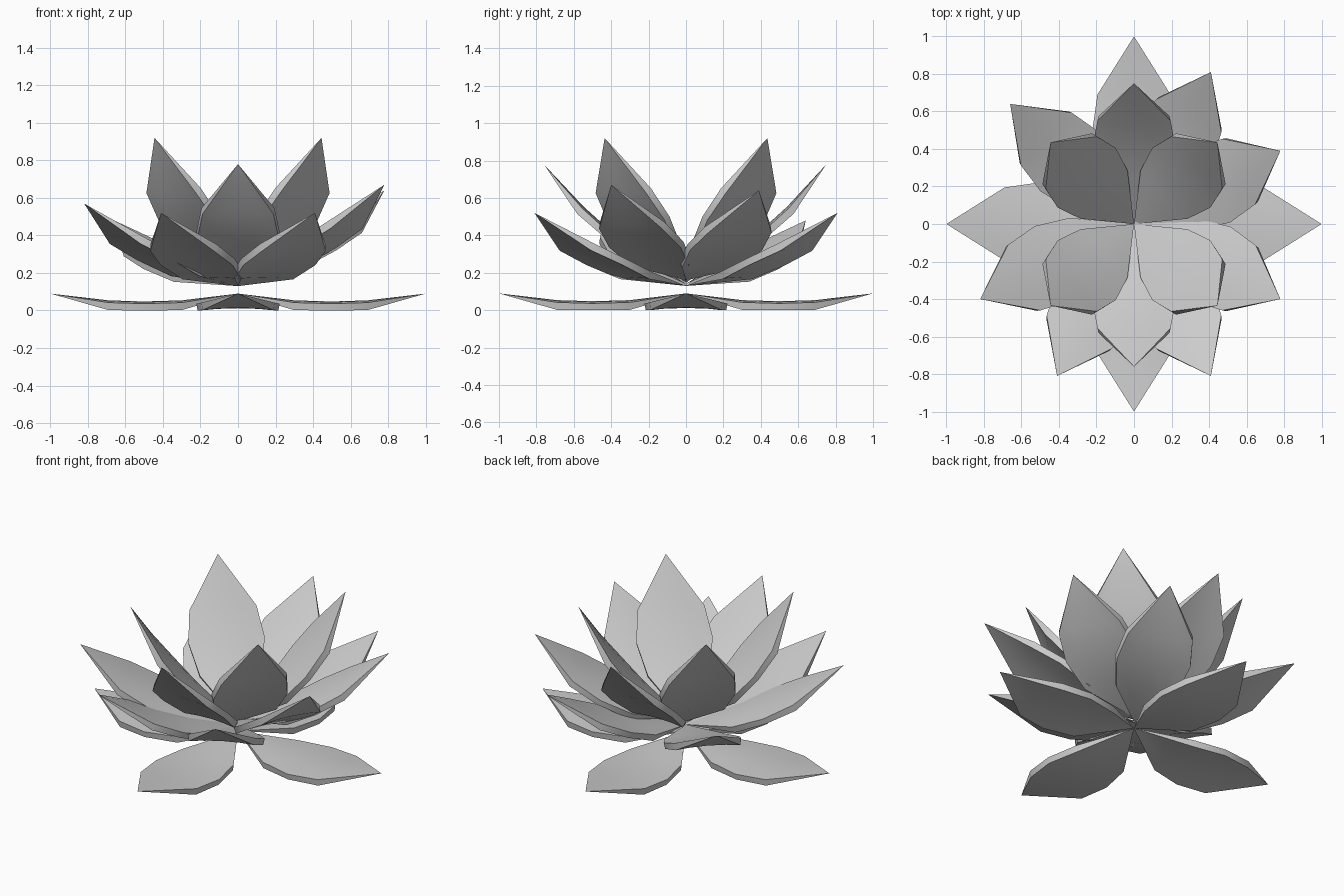
import bpy, bmesh, math
from mathutils import Vector

if "Cube" in bpy.data.objects:
    bpy.data.objects.remove(bpy.data.objects["Cube"])

# Petal sections: distance along, half width, top height, underside height
SECTIONS = [
    (0.30, 0.180, -0.036, -0.088),
    (0.50, 0.222, -0.042, -0.090),
    (0.69, 0.195, -0.036, -0.088),
]
ACROSS = (-1, -0.55, 0, 0.55, 1)


def petal(name, base_z, tip):
    """Thick leaf-shaped petal from the flower's axis to the given tip."""
    base = Vector((0, 0, base_z))
    along = Vector(tip) - base
    length = along.length
    along.normalize()
    side = Vector((0, 0, 1)).cross(along).normalized()
    up = along.cross(side)

    def place(u, v, n):
        return base + along * (u * length) + side * v + up * n

    bm = bmesh.new()
    start = bm.verts.new(place(0, 0, 0))
    end = bm.verts.new(place(1, 0, 0))
    rings = []
    for u, w, top, low in SECTIONS:
        pts = [(w * a, top - 0.012 * a * a) for a in ACROSS]
        pts += [(w * a * 0.97, low + 0.012 * (1 - a * a)) for a in reversed(ACROSS)]
        rings.append([bm.verts.new(place(u, v, n)) for v, n in pts])
    count = len(rings[0])
    for i in range(count):
        j = (i + 1) % count
        bm.faces.new((start, rings[0][i], rings[0][j]))
        for a, b in zip(rings, rings[1:]):
            bm.faces.new((a[i], b[i], b[j], a[j]))
        bm.faces.new((end, rings[-1][j], rings[-1][i]))
    bmesh.ops.recalc_face_normals(bm, faces=bm.faces)
    mesh = bpy.data.meshes.new(name)
    bm.to_mesh(mesh)
    bm.free()
    mesh.shade_smooth()
    mesh.set_sharp_from_angle(angle=math.radians(40))
    obj = bpy.data.objects.new(name, mesh)
    bpy.context.collection.objects.link(obj)


# Flat petals resting on the ground
for i, (x, y) in enumerate([(1, 0), (0, 1), (-1, 0), (0, -1)]):
    petal(f"ground_petal_{i}", 0.09, (x, y, 0.09))

# Spreading outer petals
outer_tips = [
    (0.41, -0.81, 0.52), (-0.41, -0.81, 0.52), (0.41, 0.81, 0.52),
    (0.78, 0.39, 0.64), (0.78, -0.40, 0.67), (-0.82, -0.40, 0.57),
    (-0.66, 0.64, 0.48),
]
for i, tip in enumerate(outer_tips):
    petal(f"outer_petal_{i}", 0.13 if tip[2] < 0.6 else 0.16, tip)

# Pair of middle petals, front and back
for name, y in (("front", -0.76), ("back", 0.75)):
    petal(f"middle_petal_{name}", 0.14, (0, y, 0.78))

# Upright inner petals
for i, (sx, sy) in enumerate([(1, 1), (-1, 1), (-1, -1), (1, -1)]):
    petal(f"inner_petal_{i}", 0.15, (0.445 * sx, 0.435 * sy, 0.92))
